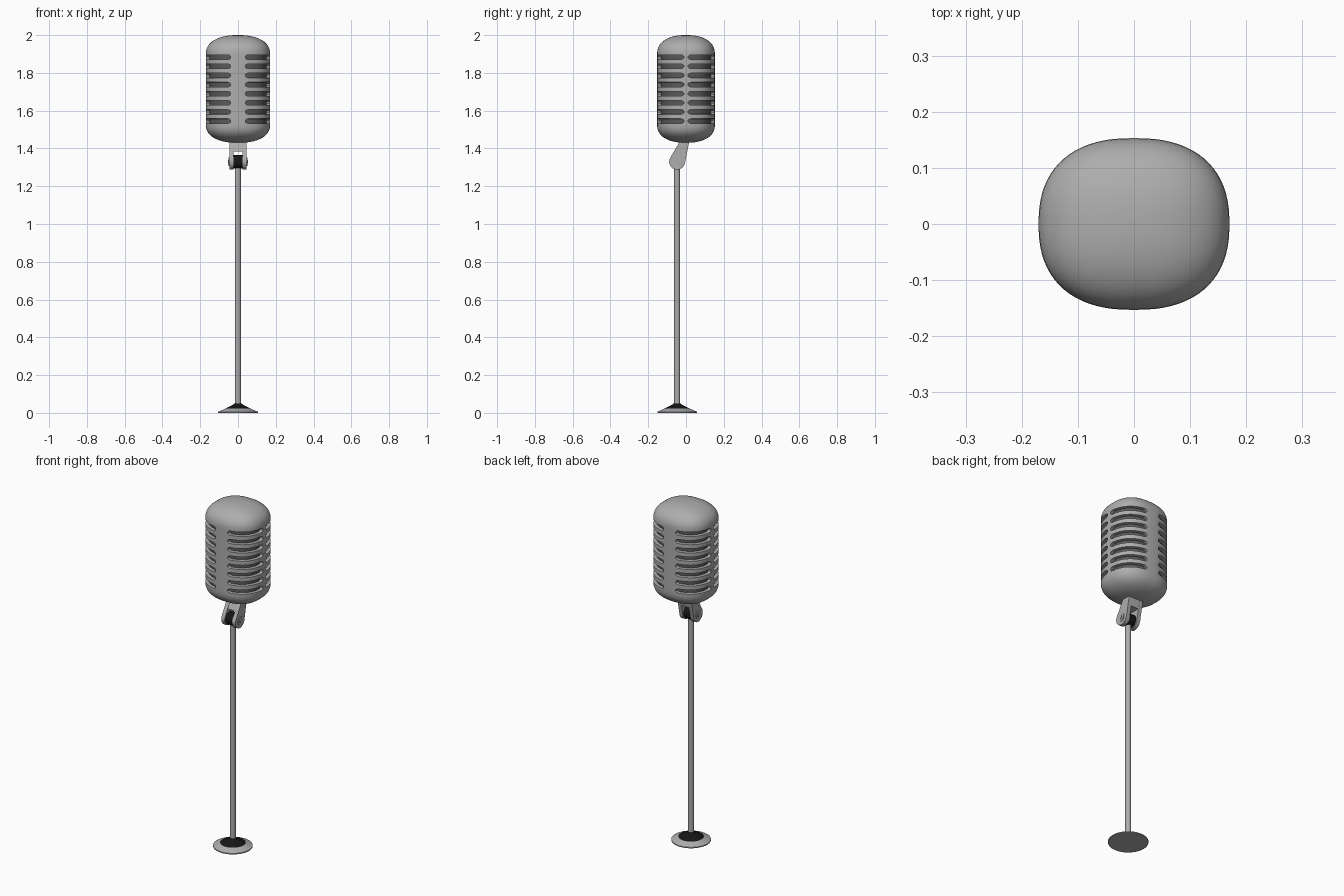
import bpy, bmesh, math
from mathutils import Matrix, Vector

if "Cube" in bpy.data.objects:
    bpy.data.objects.remove(bpy.data.objects["Cube"])


def material(name, v):
    m = bpy.data.materials.new(name)
    m.diffuse_color = (v, v, v, 1)
    m.use_nodes = True
    m.node_tree.nodes["Principled BSDF"].inputs["Base Color"].default_value = m.diffuse_color
    return m


METAL = material("brushed_metal", 0.42)
GRILLE = material("dark_grille", 0.10)
BLACK = material("black_rubber", 0.008)


def finish(bm, name, mats, angle=35):
    bmesh.ops.recalc_face_normals(bm, faces=bm.faces)
    for f in bm.faces:
        f.smooth = True
    me = bpy.data.meshes.new(name)
    bm.to_mesh(me)
    bm.free()
    me.set_sharp_from_angle(angle=math.radians(angle))
    for m in mats:
        me.materials.append(m)
    ob = bpy.data.objects.new(name, me)
    bpy.context.collection.objects.link(ob)
    return ob


def lathe(name, profile, y, mats, band=None, seg=48):
    """Spin an (r, z) profile around a vertical axis; band(i) picks the material."""
    bm = bmesh.new()
    rings = [[bm.verts.new((r * math.cos(2 * math.pi * k / seg),
                            y + r * math.sin(2 * math.pi * k / seg), z))
              for k in range(seg)] for r, z in profile]
    for i in range(len(rings) - 1):
        a, b = rings[i], rings[i + 1]
        for k in range(seg):
            n = (k + 1) % seg
            f = bm.faces.new((a[k], a[n], b[n], b[k]))
            f.material_index = band(i) if band else 0
    bm.faces.new(rings[0])
    top = bm.faces.new(rings[-1])
    top.material_index = band(len(rings) - 2) if band else 0
    return finish(bm, name, mats, 25)


def side_plate(name, points, x0, x1, mat):
    """Convex (y, z) outline given thickness along x."""
    bm = bmesh.new()
    vs = [bm.verts.new((x, y, z)) for x in (x0, x1) for y, z in points]
    bmesh.ops.convex_hull(bm, input=vs)
    bmesh.ops.dissolve_limit(bm, angle_limit=0.02, verts=bm.verts, edges=bm.edges)
    return finish(bm, name, [mat])


def circle(r, n=32):
    return [(PY + r * math.cos(2 * math.pi * k / n), PZ + r * math.sin(2 * math.pi * k / n))
            for k in range(n)]


PY, PZ = -0.047, 1.33      # pivot position

# ---- microphone head: rounded body with eight rows of sunken slots ----
A, B, N = 0.17, 0.153, 2.4
ROWS, PITCH, HALF, Z0 = 8, 0.0483, 0.0125, 1.545
A0, A1 = 0.045, 1.40       # slot ends: thin side rib, wide front rib
ends = [0, 0.012, 0.04, 0.08]
slot = ([A0 + e for e in ends]
        + [A0 + 0.08 + (A1 - A0 - 0.16) * k / 14 for k in range(1, 14)]
        + [A1 - e for e in reversed(ends)])
quad = [0.0] + slot + [1.49]
angles = []                # (angle, angle folded into the first quadrant)
for q in range(4):
    if q % 2 == 0:
        angles += [(q * math.pi / 2 + a, a) for a in quad]
    else:
        angles += [((q + 1) * math.pi / 2 - a, a) for a in [math.pi / 2] + quad[:0:-1]]


def end_round(a):
    """Slot height factor, shrinking near the slot ends."""
    d = min(a - A0, A1 - a)
    if d >= 0.08 or d < -1e-6:
        return 1.0
    t = 1 - max(d, 0) / 0.08
    return max(0.35, math.sqrt(1 - t * t))


# rings: (z, scale, sign of slot edge)
rings = []
CAP = 12
for k in range(1, CAP + 1):
    t = math.cos(k / CAP * math.pi / 2) ** (2 / 2.3)
    s = math.sin(k / CAP * math.pi / 2) ** (2 / 2.3)
    rings.append((1.525 - 0.095 * t, s, 0))
for r in range(ROWS):
    zc = Z0 + r * PITCH
    rings += [(zc - HALF, 1, 1), (zc + HALF, 1, -1)]
for k in range(CAP, 0, -1):
    t = math.cos(k / CAP * math.pi / 2) ** (2 / 2.3)
    s = math.sin(k / CAP * math.pi / 2) ** (2 / 2.3)
    rings.append((1.90 + 0.10 * t, s, 0))


def sp(v):
    return 0 if abs(v) < 1e-9 else math.copysign(abs(v) ** (2 / N), v)


bm = bmesh.new()
grid = []
for z, s, edge in rings:
    grid.append([bm.verts.new((A * s * sp(math.cos(a)), B * s * sp(math.sin(a)),
                               z + edge * HALF * (1 - end_round(q)))) for a, q in angles])
slots = []
M = len(angles)
for i in range(len(grid) - 1):
    for k in range(M):
        n = (k + 1) % M
        f = bm.faces.new((grid[i][k], grid[i][n], grid[i + 1][n], grid[i + 1][k]))
        inside = all(A0 - 1e-6 <= angles[j][1] <= A1 + 1e-6 for j in (k, n))
        if rings[i][2] == 1 and inside:
            slots.append(f)
for ring, z in ((grid[0], 1.43), (grid[-1], 2.0)):
    c = bm.verts.new((0, 0, z))
    for k in range(M):
        bm.faces.new((ring[k], ring[(k + 1) % M], c))
bmesh.ops.recalc_face_normals(bm, faces=bm.faces)
bmesh.ops.inset_region(bm, faces=slots, thickness=0.0008, depth=-0.018,
                       use_boundary=True, use_even_offset=False)
for f in slots:
    f.material_index = 1
finish(bm, "microphone_head", [METAL, GRILLE], 40)

# ---- tilted fork under the head ----
arm = circle(0.042) + [(-0.025, 1.45), (0.02, 1.45)]
for side, sx in (("left", -1), ("right", 1)):
    side_plate("fork_prong_" + side, arm, sx * 0.024, sx * 0.046, METAL)
    side_plate("bolt_washer_" + side, circle(0.023), sx * 0.044, sx * 0.050, METAL)
    side_plate("bolt_head_" + side, circle(0.011, 6), sx * 0.048, sx * 0.054, METAL)
side_plate("fork_bridge", [(-0.060, 1.385), (0.006, 1.385), (0.02, 1.45), (-0.025, 1.45)],
           -0.025, 0.025, METAL)
side_plate("swivel_block", circle(0.036), -0.0235, 0.0235, BLACK)

# ---- stand ----
lathe("stand_pole", [(0.0155, 0.03), (0.0155, 1.31)], PY, [METAL], seg=32)
lathe("stand_base", [(0.105, 0), (0.105, 0.006), (0.068, 0.022), (0.024, 0.044), (0.020, 0.050)],
      PY, [METAL, BLACK], band=lambda i: 1 if i >= 2 else 0, seg=64)
